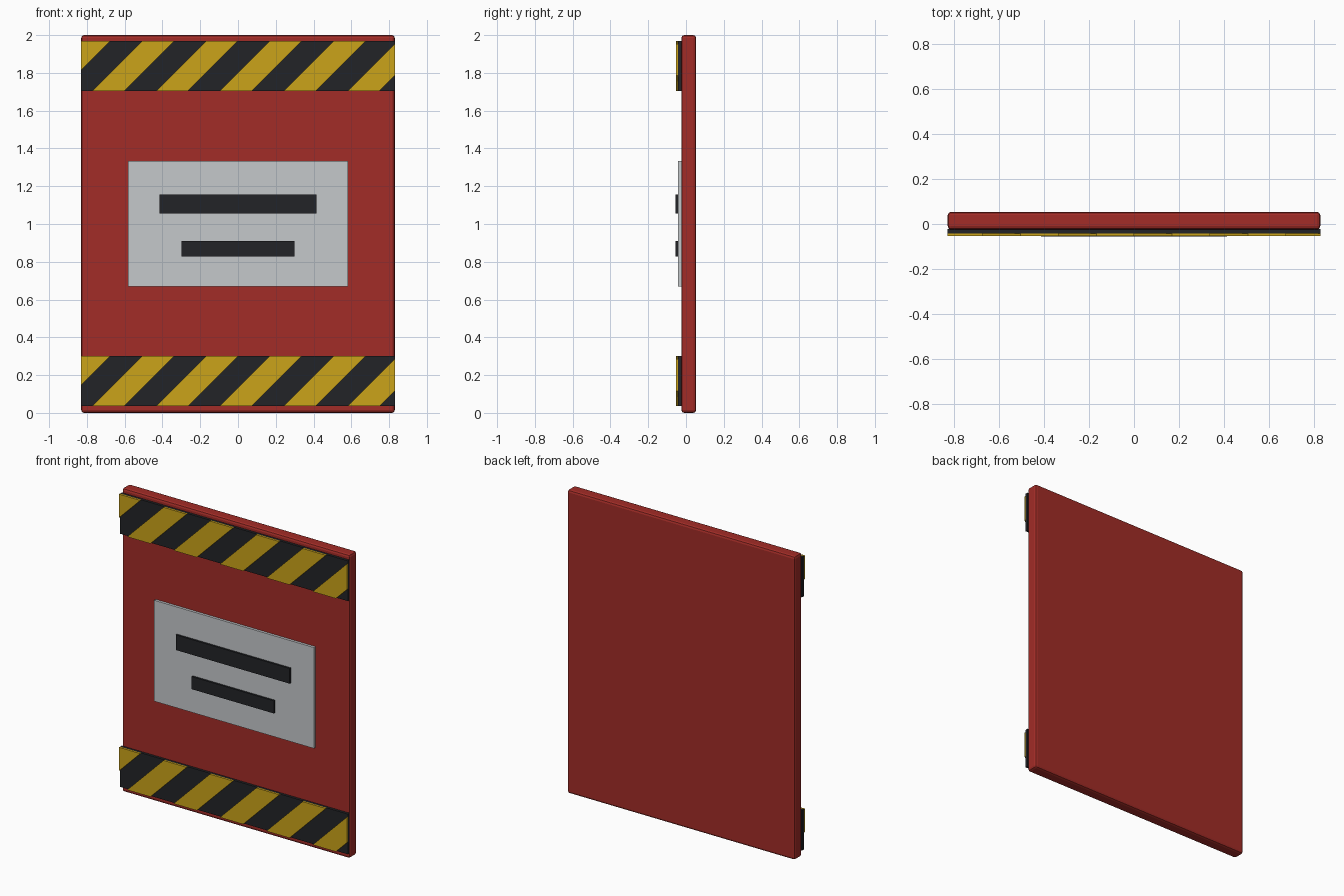
import bpy, bmesh
from mathutils import Vector

if "Cube" in bpy.data.objects:
    bpy.data.objects.remove(bpy.data.objects["Cube"])


def material(name, rgb):
    m = bpy.data.materials.new(name)
    m.diffuse_color = (*rgb, 1)
    m.use_nodes = True
    m.node_tree.nodes["Principled BSDF"].inputs["Base Color"].default_value = m.diffuse_color
    return m


RED = material("red_paint", (0.36, 0.025, 0.02))
YELLOW = material("yellow_paint", (0.6, 0.37, 0.01))
BLACK = material("black_paint", (0.016, 0.017, 0.02))
GREY = material("label_grey", (0.56, 0.58, 0.6))


def finish(bm, name, mat):
    bmesh.ops.recalc_face_normals(bm, faces=bm.faces)
    me = bpy.data.meshes.new(name)
    bm.to_mesh(me)
    bm.free()
    me.materials.append(mat)
    ob = bpy.data.objects.new(name, me)
    bpy.context.collection.objects.link(ob)
    return ob


def box(name, half_x, y0, y1, z0, z1, mat):
    bm = bmesh.new()
    bmesh.ops.create_cube(bm, size=1)
    for v in bm.verts:
        v.co = Vector((v.co.x * 2 * half_x,
                       y0 if v.co.y < 0 else y1,
                       z0 if v.co.z < 0 else z1))
    return finish(bm, name, mat)


def stripes(name, z0, z1, mat):
    """Slanted bars sheared 45 degrees and clipped to the panel width."""
    bm = bmesh.new()
    period, width, slant = 0.338, 0.169, z1 - z0
    for i in range(-1, 5):
        x = -0.771 + i * period
        outline = [(x, z0), (x + width, z0), (x + width + slant, z1), (x + slant, z1)]
        bm.faces.new([bm.verts.new((px, -0.042, pz)) for px, pz in outline])
    for side in (-1, 1):
        bmesh.ops.bisect_plane(bm, geom=bm.verts[:] + bm.edges[:] + bm.faces[:],
                               plane_co=(side * 0.83, 0, 0), plane_no=(side, 0, 0),
                               clear_outer=True)
    ext = bmesh.ops.extrude_face_region(bm, geom=bm.faces[:], use_keep_orig=True)
    for v in ext["geom"]:
        if isinstance(v, bmesh.types.BMVert):
            v.co.y = -0.053
    return finish(bm, name, mat)


# Main slab with softened edges
panel = box("panel", 0.83, -0.025, 0.054, 0, 2, RED)
bevel = panel.modifiers.new("edge_bevel", 'BEVEL')
bevel.width = 0.015
bevel.segments = 2

# Hazard bands at top and bottom
for label, z0, z1 in (("upper", 1.705, 1.97), ("lower", 0.037, 0.302)):
    box(label + "_band", 0.83, -0.042, -0.023, z0, z1, BLACK)
    stripes(label + "_stripes", z0, z1, YELLOW)

# Label plate with two raised bars
box("label_plate", 0.582, -0.042, -0.023, 0.668, 1.333, GREY)
box("label_bar_long", 0.415, -0.055, -0.04, 1.055, 1.155, BLACK)
box("label_bar_short", 0.30, -0.055, -0.04, 0.828, 0.911, BLACK)
